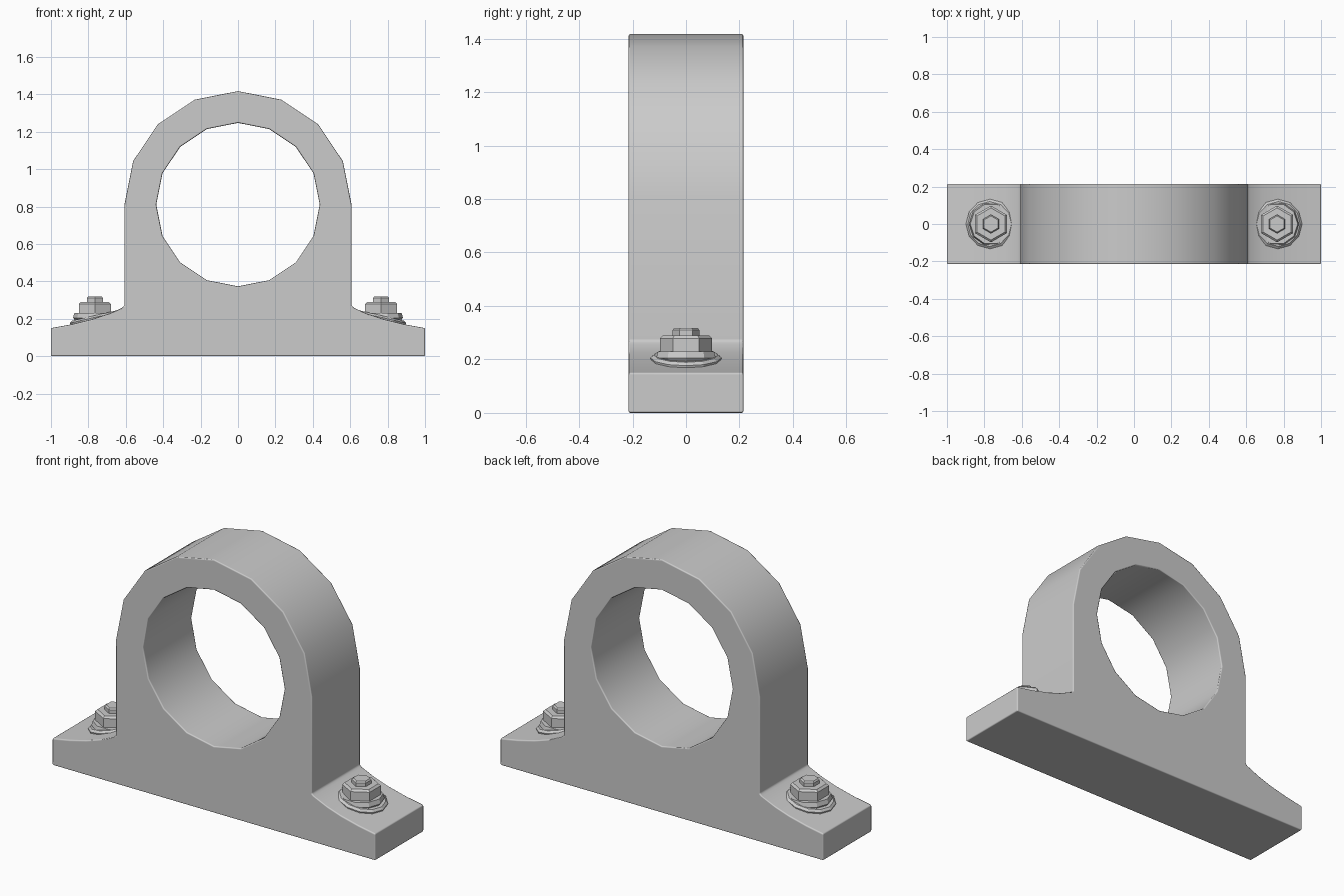
import bpy, bmesh, math
from mathutils import Matrix

cube = bpy.data.objects.get("Cube")
if cube:
    bpy.data.objects.remove(cube)

# One plain grey for everything
grey = bpy.data.materials.new("plain grey")
grey.use_nodes = True
colour = (0.6, 0.6, 0.6, 1)
grey.diffuse_color = colour
grey.node_tree.nodes["Principled BSDF"].inputs["Base Color"].default_value = colour

HALF_DEPTH = 0.215
BORE_Z = 0.81


def add_object(name, bm):
    bmesh.ops.recalc_face_normals(bm, faces=bm.faces)
    mesh = bpy.data.meshes.new(name)
    bm.to_mesh(mesh)
    bm.free()
    mesh.materials.append(grey)
    obj = bpy.data.objects.new(name, mesh)
    bpy.context.collection.objects.link(obj)
    return obj


def smooth(obj, degrees):
    bpy.ops.object.select_all(action='DESELECT')
    obj.select_set(True)
    bpy.context.view_layer.objects.active = obj
    bpy.ops.object.shade_smooth_by_angle(angle=math.radians(degrees))


def arc(radius, first, last):
    """Points on a sixteen-sided circle around the bore."""
    step = math.tau / 16
    return [(radius * math.cos(i * step), BORE_Z + radius * math.sin(i * step))
            for i in range(first, last)]


# Housing: foot and arch outline with a round bore, extruded in depth
foot = [(1, 0), (1, 0.15), (0.89, 0.17), (0.78, 0.197), (0.69, 0.227),
        (0.62, 0.258), (0.607, 0.27)]
outline = foot + arc(0.607, 0, 9) + [(-x, z) for x, z in reversed(foot)]

bm = bmesh.new()
edges = []
for loop in (outline, arc(0.437, 0, 16)):
    verts = [bm.verts.new((x, -HALF_DEPTH, z)) for x, z in loop]
    edges += [bm.edges.new((a, b)) for a, b in zip(verts, verts[1:] + verts[:1])]
bmesh.ops.triangle_fill(bm, edges=edges, use_beauty=True)
out = bmesh.ops.extrude_face_region(bm, geom=bm.faces[:])
moved = [v for v in out["geom"] if isinstance(v, bmesh.types.BMVert)]
bmesh.ops.translate(bm, verts=moved, vec=(0, 2 * HALF_DEPTH, 0))
housing = add_object("housing", bm)
smooth(housing, 30)
bevel = housing.modifiers.new("soft edges", 'BEVEL')
bevel.width = 0.007
bevel.segments = 2
bevel.limit_method = 'ANGLE'
bevel.angle_limit = math.radians(40)
bevel.harden_normals = True


def lathe(name, rings, sides, x, tilt=0, turn=0):
    """Closed stack of polygon rings given as (radius, z)."""
    bm = bmesh.new()
    loops = []
    for r, z in rings:
        angles = [turn + math.tau * i / sides for i in range(sides)]
        loops.append([bm.verts.new((r * math.cos(a), r * math.sin(a), z)) for a in angles])
    for low, high in zip(loops, loops[1:]):
        for i in range(sides):
            j = (i + 1) % sides
            bm.faces.new((low[i], low[j], high[j], high[i]))
    bm.faces.new(loops[0])
    bm.faces.new(loops[-1])
    base = rings[0][1]
    bm.transform(Matrix.Translation((x, 0, base)) @ Matrix.Rotation(tilt, 4, 'Y')
                 @ Matrix.Translation((0, 0, -base)))
    return add_object(name, bm)


# Fasteners: sloping washer, flat washer, chamfered nut and stud on each foot
for side, sign in (("left", 1), ("right", -1)):
    x = 0.765 * sign
    lathe(side + "_sloping_washer", [(0.13, 0.188), (0.133, 0.207), (0.12, 0.217)],
          12, x, tilt=sign * math.radians(13))
    lathe(side + "_flat_washer", [(0.105, 0.19), (0.117, 0.205), (0.11, 0.23)], 10, x)
    lathe(side + "_nut", [(0.088, 0.22), (0.098, 0.23), (0.098, 0.279), (0.086, 0.29)],
          6, x, turn=math.pi / 6)
    lathe(side + "_stud", [(0.05, 0.27), (0.05, 0.31), (0.043, 0.318)],
          6, x, turn=math.pi / 6)
